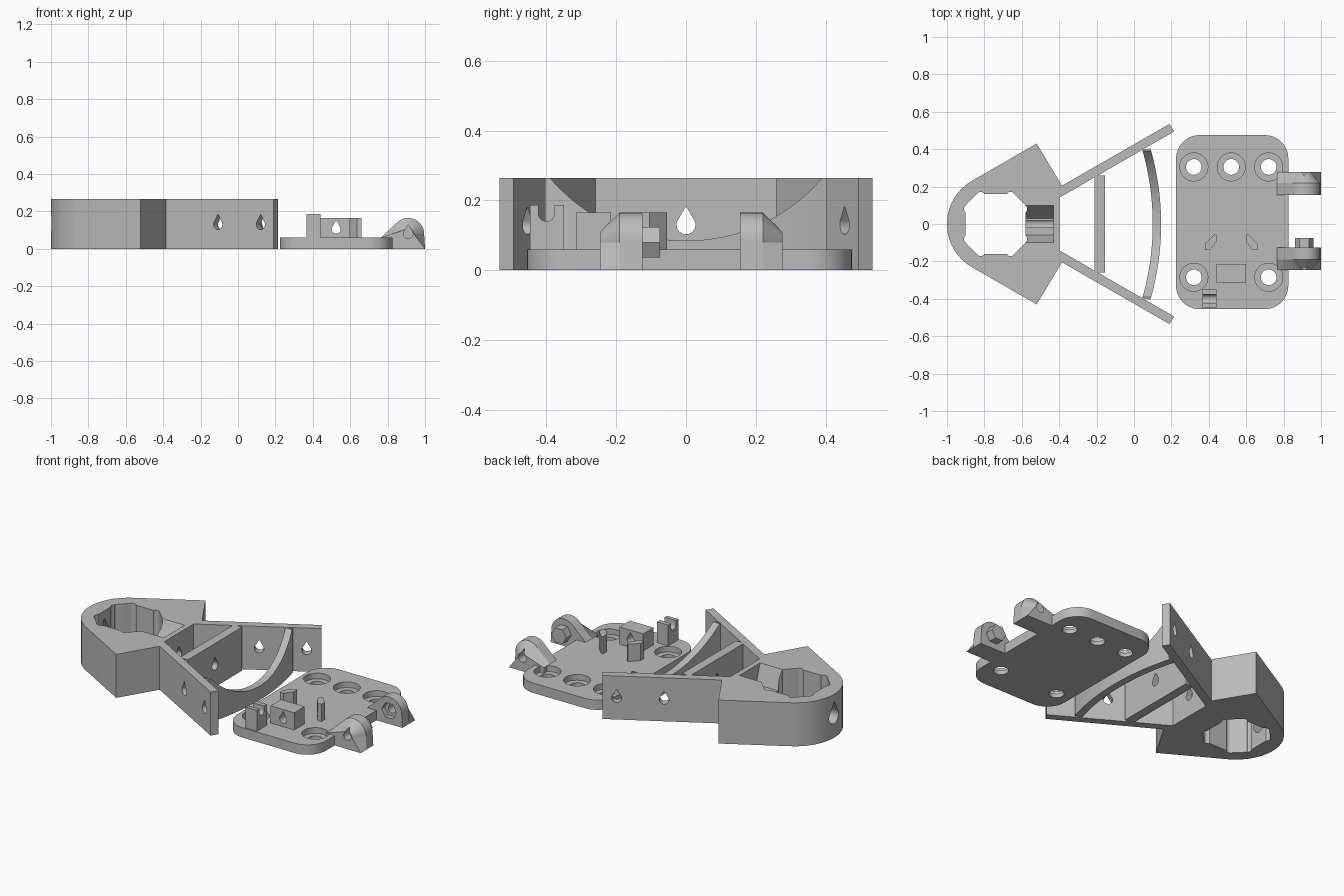
import bpy, bmesh
from math import sin, cos, pi, radians
from mathutils import Matrix, Vector

if "Cube" in bpy.data.objects:
    bpy.data.objects.remove(bpy.data.objects["Cube"], do_unlink=True)

grey = bpy.data.materials.new("plain grey")
grey.use_nodes = True
grey.diffuse_color = (0.5, 0.5, 0.5, 1)
grey.node_tree.nodes["Principled BSDF"].inputs["Base Color"].default_value = (0.5, 0.5, 0.5, 1)

X, Y, Z = Vector((1, 0, 0)), Vector((0, 1, 0)), Vector((0, 0, 1))
H = 0.265          # frame height
PLATE = 0.06       # plate thickness


def arc(cx, cy, r, a0, a1, n=24):
    angles = [radians(a0 + (a1 - a0) * i / n) for i in range(n + 1)]
    return [(cx + r * cos(a), cy + r * sin(a)) for a in angles]


def circle(cx, cy, r, n=32, turn=0):
    return arc(cx, cy, r, turn, turn + 360, n)[:-1]


def loft(name, sections, origin=(0, 0, 0), d=Z):
    """Bridge outlines given as (points, distance along d)."""
    u = X if d == Z else Z.cross(d)
    v = d.cross(u)
    bm = bmesh.new()
    rings = [[bm.verts.new(Vector(origin) + u * p[0] + v * p[1] + d * w) for p in pts]
             for pts, w in sections]
    n = len(rings[0])
    for a, b in zip(rings, rings[1:]):
        for i in range(n):
            bm.faces.new((a[i], a[(i + 1) % n], b[(i + 1) % n], b[i]))
    bm.faces.new(rings[0][::-1])
    bm.faces.new(rings[-1])
    bmesh.ops.recalc_face_normals(bm, faces=bm.faces)
    mesh = bpy.data.meshes.new(name)
    bm.to_mesh(mesh)
    bm.free()
    mesh.materials.append(grey)
    obj = bpy.data.objects.new(name, mesh)
    bpy.context.collection.objects.link(obj)
    return obj


def prism(name, pts, w0, w1, origin=(0, 0, 0), d=Z):
    return loft(name, [(pts, w0), (pts, w1)], origin, d)


def box(name, x0, x1, y0, y1, z0, z1):
    return prism(name, [(x0, y0), (x1, y0), (x1, y1), (x0, y1)], z0, z1)


def teardrop(origin, d, length, r=0.027):
    pts = arc(0, 0, r, 150, 390) + [(0, 2 * r)]
    return prism("cutter", pts, -length / 2, length / 2, origin, d)


def combine(obj, others, operation="DIFFERENCE"):
    for other in others:
        mod = obj.modifiers.new("cut", "BOOLEAN")
        mod.operation = operation
        mod.solver = "EXACT"
        mod.object = other
        bpy.context.view_layer.objects.active = obj
        bpy.ops.object.modifier_apply(modifier="cut")
        bpy.data.objects.remove(other, do_unlink=True)
    return obj


# Wedge frame with a rounded nose and two spread arms
side = [(-0.385, 0.205), (-0.52, 0.43)]
arm = [(-0.398, 0.141), (0.215, 0.495), (0.19, 0.535)]
half = arm + side
outline = half + arc(-0.734, 0, 0.266, 120, 240) + [(x, -y) for x, y in reversed(half)]
frame = prism("wedge_frame", outline, 0, H)

# Pocket through the frame, with corner reliefs
pocket = [(-0.9, 0.1), (-0.84, 0.16), (-0.64, 0.16), (-0.58, 0.1)]
pocket += [(x, -y) for x, y in reversed(pocket)]
cuts = [prism("cutter", pocket, -0.1, 0.4)]
for s in (1, -1):
    for cx, cy in ((-0.885, 0.08), (-0.595, 0.08), (-0.82, 0.148), (-0.66, 0.148)):
        cuts.append(prism("cutter", circle(cx, s * cy, 0.024, 16), -0.1, 0.4))

# Bolt bore along the centre, nose opening and sloped nut groove
cuts.append(teardrop((-0.7, 0, 0.13), X, 0.8))
cuts.append(teardrop((-0.95, 0, 0.13), X, 0.2, 0.045))
groove = [(-0.1, H), (-0.06, 0.15), (0.03, 0.15), (0.06, 0.19), (0.1, H), (0.1, 0.4), (-0.1, 0.4)]
cuts.append(prism("cutter", groove, -0.6, -0.43, d=X))

# Bolt holes square to each arm
for s in (1, -1):
    for x in (-0.095, 0.133):
        y = s * (0.141 + (x + 0.398) * 0.577 + 0.027)
        cuts.append(teardrop((x, y, 0.13), Vector((-0.5 * s, 0.866, 0)).normalized(), 0.14))
combine(frame, cuts)

# Straight crossbar between the arms
crossbar = box("crossbar", -0.21, -0.155, -0.26, 0.26, 0, H)
combine(crossbar, [teardrop((-0.18, 0, 0.13), X, 0.2)])

# Bowed brace, its top scooped by a large cylinder
R = 1.45
bow = arc(0.145 - R, 0, R, -16.2, 16.2) + arc(0.1 - R, 0, R, 15.8, -15.8)
brace = prism("bowed_brace", bow, 0, H)
combine(brace, [prism("cutter", circle(0, 0.597, 0.5125, 96), -0.3, 0.4, d=X)])
combine(frame, [crossbar, brace], "UNION")

# Mounting plate with rounded corners and counterbored holes
rim = (arc(0.7, 0.35, 0.125, 0, 90, 12) + arc(0.35, 0.35, 0.125, 90, 180, 12)
       + arc(0.35, -0.33, 0.125, 180, 270, 12) + arc(0.7, -0.33, 0.125, 270, 360, 12))
plate = prism("mounting_plate", rim, 0, PLATE)
cuts = []
for x, y in ((0.32, 0.305), (0.52, 0.305), (0.72, 0.305), (0.32, -0.285), (0.72, -0.285)):
    cuts.append(prism("cutter", circle(x, y, 0.042), -0.1, 0.1))
    cuts.append(prism("cutter", circle(x, y, 0.075), 0.025, 0.1))

# Hinge lugs: rounded outside edge tapering away from the plate
def lug_outline(r):
    top = arc(0, 0.08, r, 0, 135)
    return [(-0.145, 0), (0.09, 0)] + top + [(-0.145, min(0.06, top[-1][1]))]


lugs = []
for name, y, s in (("rear_lug", 0.155, 1), ("front_lug", -0.125, -1)):
    # The outline runs along -x for the +y direction, so mirror it there
    sections = [([(-s * p, q) for p, q in lug_outline(r)], w)
                for r, w in ((0.085, 0), (0.085, 0.065), (0.03, 0.122))]
    lug = loft(name, sections, (0.91, y, 0), Y * s)
    hole = teardrop((0.91, y, 0.08), Y, 0.5, 0.025)
    nut = prism("cutter", circle(0, 0, 0.05, 6), -0.05, 0.03, (0.91, y, 0.08), Y * s)
    lugs.append(combine(lug, [hole, nut] if s > 0 else [hole]))
combine(plate, cuts)
combine(plate, lugs, "UNION")

# Drilled block standing on the plate
block = box("drilled_block", 0.44, 0.6, -0.315, -0.215, 0.05, 0.165)
combine(block, [teardrop((0.525, -0.265, 0.105), Y, 0.3, 0.024)])

# Pair of angled guide posts
post = [(0.14, -0.14), (0.14, -0.105), (0.09, -0.055), (0.08, -0.06), (0.08, -0.095), (0.115, -0.14)]
for name, s in (("left_guide", 1), ("right_guide", -1)):
    prism(name, [(0.52 + s * x, y) for x, y in post], 0.05, 0.165)

# Wire clip with a round-bottomed notch
clip = box("wire_clip", 0.365, 0.44, -0.447, -0.35, 0.05, 0.187)
notch = arc(-0.4, 0.163, 0.023, 180, 360, 12) + [(-0.377, 0.3), (-0.423, 0.3)]
combine(clip, [prism("cutter", notch, 0.3, 0.5, d=X)])

# Low label tab set flush on the plate
box("flat_tab", 0.44, 0.6, -0.315, -0.215, 0.04, PLATE + 0.001)

# Smooth the curves while keeping hard edges
for obj in bpy.context.scene.objects:
    if obj.type == "MESH":
        for o in bpy.context.selected_objects:
            o.select_set(False)
        obj.select_set(True)
        bpy.context.view_layer.objects.active = obj
        bpy.ops.object.shade_smooth_by_angle(angle=radians(25))
